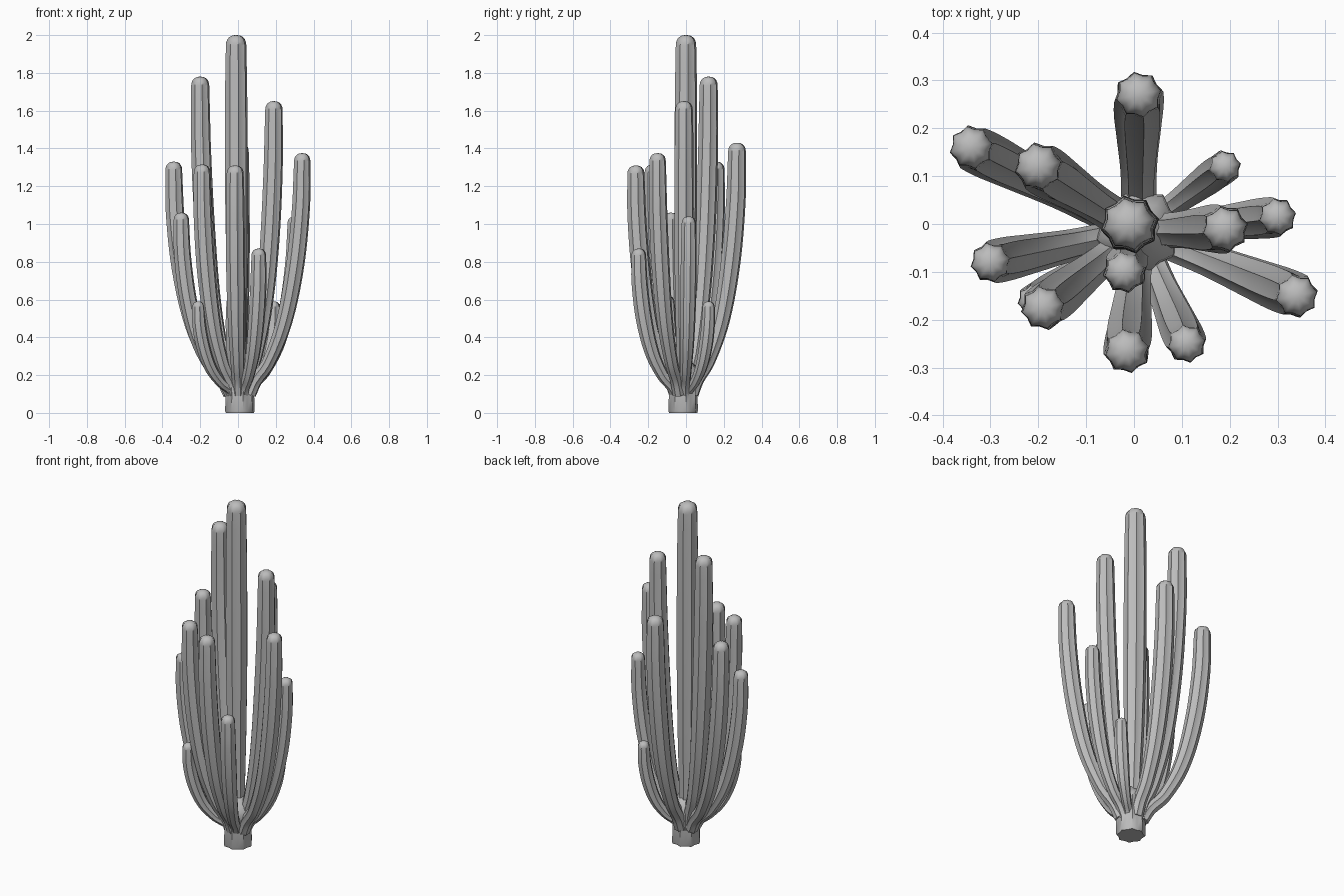
import bpy, bmesh, math
from mathutils import Vector

if "Cube" in bpy.data.objects:
    bpy.data.objects.remove(bpy.data.objects["Cube"])

mat = bpy.data.materials.new("plain_grey")
mat.diffuse_color = (0.5, 0.5, 0.5, 1)
mat.use_nodes = True
mat.node_tree.nodes["Principled BSDF"].inputs["Base Color"].default_value = mat.diffuse_color
ROOT = Vector((0.01, -0.015, 0))
RIBS = 8


def lerp_table(table, t):
    # smooth cubic interpolation through (t, value) pairs
    n = len(table)
    for i in range(n - 1):
        a, b = table[i], table[i + 1]
        if t <= b[0] or i == n - 2:
            def slope(k):
                p, q = table[max(k - 1, 0)], table[min(k + 1, n - 1)]
                return (q[1] - p[1]) / (q[0] - p[0])
            h = b[0] - a[0]
            s = min(max((t - a[0]) / h, 0), 1)
            return ((2*s**3 - 3*s*s + 1) * a[1] + (s**3 - 2*s*s + s) * h * slope(i)
                    + (3*s*s - 2*s**3) * b[1] + (s**3 - s*s) * h * slope(i + 1))


def ribbed_tube(name, stations, groove):
    # stations: (centre, radius, direction); star-shaped section, closed ends
    bm = bmesh.new()
    rings = []
    for c, r, d in stations:
        q = Vector((0, 0, 1)).rotation_difference(d)
        ring = []
        for k in range(RIBS * 2):
            a = math.pi * k / RIBS + 0.2
            rr = r * (groove if k % 2 else 1)
            ring.append(bm.verts.new(c + q @ Vector((rr * math.cos(a), rr * math.sin(a), 0))))
        rings.append(ring)
    m = RIBS * 2
    for lo, hi in zip(rings, rings[1:]):
        for k in range(m):
            bm.faces.new((lo[k], lo[(k+1) % m], hi[(k+1) % m], hi[k]))
    bm.faces.new(rings[0][::-1])
    bm.faces.new(rings[-1])
    me = bpy.data.meshes.new(name)
    bm.to_mesh(me)
    bm.free()
    me.materials.append(mat)
    ob = bpy.data.objects.new(name, me)
    bpy.context.collection.objects.link(ob)
    bpy.context.view_layer.objects.active = ob
    bpy.ops.object.select_all(action='DESELECT')
    ob.select_set(True)
    bpy.ops.object.shade_smooth_by_angle(angle=math.radians(62))
    return ob


REACH = [(0, .16), (.06, .26), (.13, .45), (.3, .70), (.54, .88), (.8, .98), (1, 1)]
THICK = [(0, .72), (.12, .74), (.3, .9), (.55, 1.02), (.85, 1), (1, .92)]
CAP = [(.3, .97), (.58, .86), (.8, .68), (.94, .42), (1, .12)]


def stem(name, x, y, h, r, z0=0.1):
    # a stem leaves the trunk outward, then bends upright to its domed tip
    top = h - r * 0.9
    tip = Vector((x, y, 0)) - ROOT

    def at(t):
        p = ROOT + tip * lerp_table(REACH, t)
        p.z = z0 + (top - z0) * t
        return p
    n = 30
    st = []
    for i in range(n + 1):
        t = (i / n) ** 1.4
        d = (at(min(t + .01, 1)) - at(max(t - .01, 0))).normalized()
        if i == n:
            d = Vector((0, 0, 1))
        st.append((at(t), r * lerp_table(THICK, t), d))
    end = at(1)
    for dz, k in CAP:
        st.append((end + Vector((0, 0, dz * r * 0.9)), r * .92 * k, Vector((0, 0, 1))))
    ribbed_tube(name, st, 0.86)


# short ribbed trunk, flaring into the stems
UP = Vector((0, 0, 1))
TRUNK = [(0, .076), (.01, .08), (.1, .077), (.15, .082), (.19, .092), (.22, .088), (.25, .065), (.29, .03), (.31, .005)]
ribbed_tube("trunk", [(ROOT + UP * z, r, UP) for z, r in TRUNK], 0.86)

# stems: tip x, tip y, height, radius
STEMS = [
    (-.01, .0, 2.0, .060), (-.20, .12, 1.78, .053), (.19, -.01, 1.65, .051),
    (.34, -.15, 1.375, .048), (-.34, .16, 1.33, .049), (.01, .27, 1.43, .052),
    (-.19, -.175, 1.315, .049), (-.015, -.265, 1.31, .050), (-.30, -.08, 1.06, .045),
    (.30, .015, 1.04, .042), (.11, -.25, .87, .043), (.19, .12, .59, .036),
    (-.21, -.16, .59, .036), (-.02, -.10, .62, .046),
]
for i, s in enumerate(STEMS):
    stem("central_stem" if i == 0 else f"side_stem_{i}", *s)
